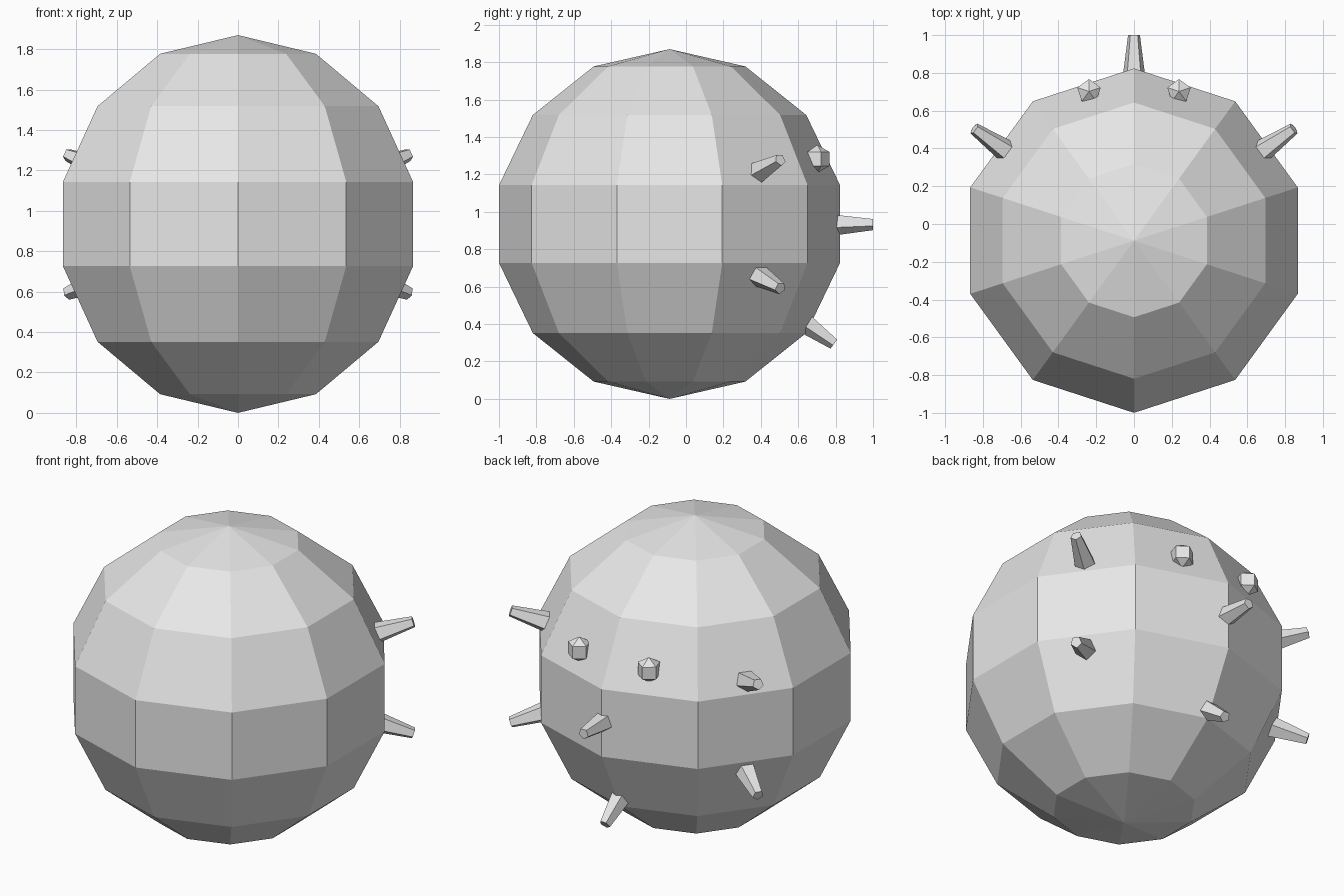
import bpy, bmesh
from math import radians
from mathutils import Matrix, Vector, Euler

if "Cube" in bpy.data.objects:
    bpy.data.objects.remove(bpy.data.objects["Cube"])

CENTRE = Vector((0, -0.088, 0.935))
grey = bpy.data.materials.new("light grey")
grey.diffuse_color = (0.8, 0.8, 0.8, 1)
grey.use_nodes = True
grey.node_tree.nodes["Principled BSDF"].inputs["Base Color"].default_value = grey.diffuse_color


def add_object(name, bm):
    mesh = bpy.data.meshes.new(name)
    bm.to_mesh(mesh)
    bm.free()
    mesh.materials.append(grey)
    obj = bpy.data.objects.new(name, mesh)
    bpy.context.collection.objects.link(obj)
    return obj


def ball(name, offset, radius, segments, rings):
    bm = bmesh.new()
    bmesh.ops.create_uvsphere(bm, u_segments=segments, v_segments=rings, radius=radius,
                              matrix=Matrix.Translation(CENTRE + Vector(offset)))
    return add_object(name, bm)


def spike(name, azimuth, elevation):
    # Five-sided tapered peg pointing radially out; azimuth measured from +y towards +x
    start, end = 0.80, 1.088
    turn = Euler((radians(elevation - 90), 0, radians(-azimuth))).to_matrix().to_4x4()
    bm = bmesh.new()
    bmesh.ops.create_cone(bm, cap_ends=True, segments=5, radius1=0.072, radius2=0.033,
                          depth=end - start,
                          matrix=Matrix.Translation(CENTRE) @ turn
                          @ Matrix.Translation((0, 0, (start + end) / 2)))
    return add_object(name, bm)


# Main faceted body
ball("body", (0, 0, 0), 0.935, 10, 7)

# Pegs on the centre line at the back
spike("back_spike", 0, 0)
spike("lower_back_spike", 0, -36)

# Mirrored side pegs and small knobs
for side, label in ((1, "right"), (-1, "left")):
    spike("upper_spike_" + label, 55 * side, 18.4)
    spike("lower_spike_" + label, 55 * side, -18.4)
    ball("knob_" + label, (0.238 * side, 0.79, 0.348), 0.075, 5, 3)
